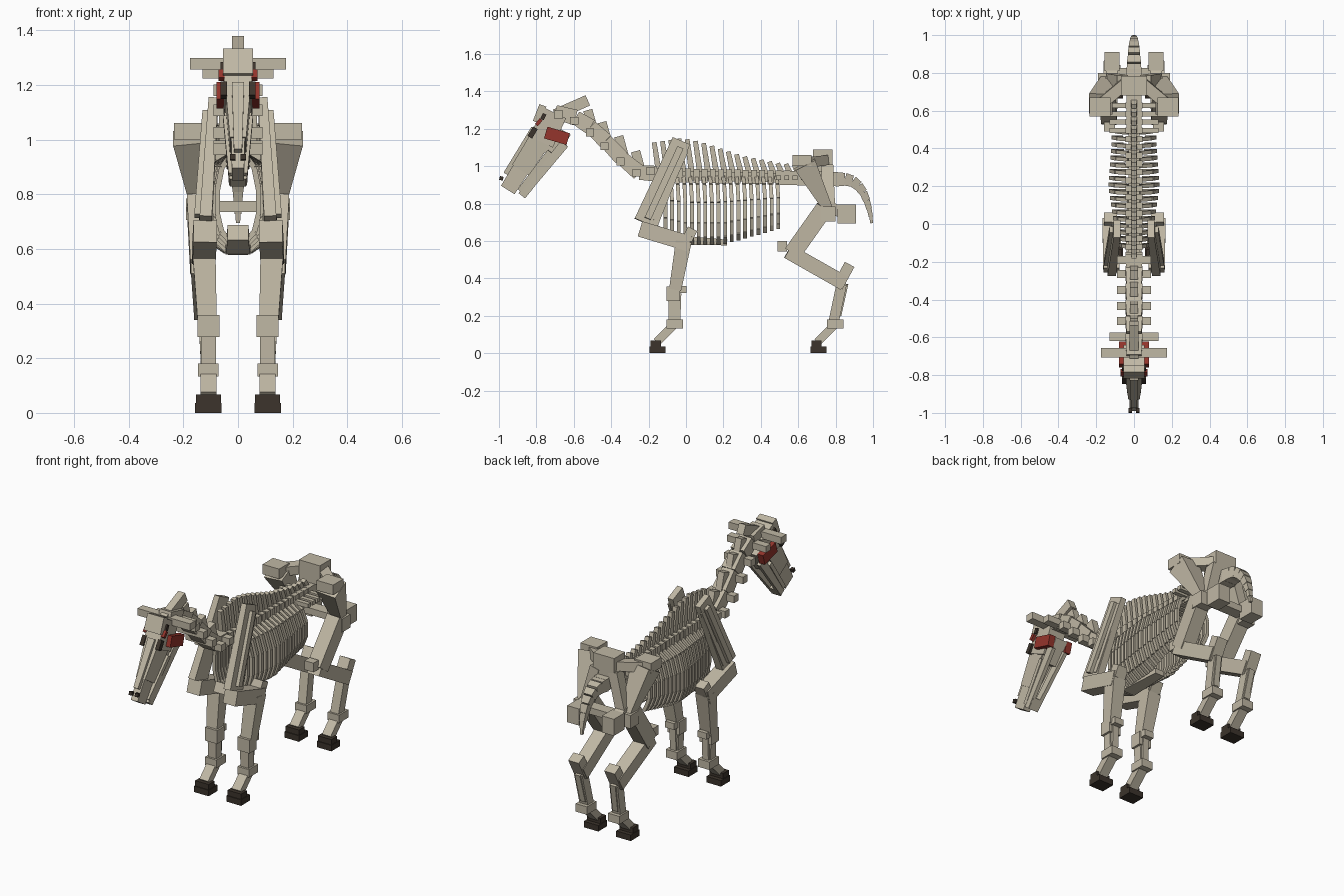
import bpy, bmesh, math
from mathutils import Vector


def material(name, rgb):
    m = bpy.data.materials.new(name)
    m.diffuse_color = (*rgb, 1)
    return m


BONE = material("bone", (0.53, 0.48, 0.375))
HOOF = material("dark_horn", (0.045, 0.034, 0.025))
RED = material("eye_red", (0.30, 0.035, 0.025))


def bar(p, q, w, t, w2=None, t2=None):
    """Tapered bar from p to q: w across x, t at right angles to it."""
    return (Vector(p), Vector(q), w, t, w2 or w, t2 or t)


def box(c, s):
    x, y, z = c
    return bar((x, y - s[1] / 2, z), (x, y + s[1] / 2, z), s[0], s[2])


def part(name, bars, mat=BONE, mirror=False):
    """One object made of bars, optionally repeated on the other side."""
    bm = bmesh.new()
    for sign in ((1, -1) if mirror else (1,)):
        for p, q, w, t, w2, t2 in bars:
            a, b = [Vector((v.x * sign, v.y, v.z)) for v in (p, q)]
            d = (b - a).normalized()
            sx = (Vector((1, 0, 0)) - d * d.x).normalized()
            up = d.cross(sx)
            ring = [[bm.verts.new(o + sx * i * ww / 2 + up * j * tt / 2)
                     for i, j in ((-1, -1), (1, -1), (1, 1), (-1, 1))]
                    for o, ww, tt in ((a, w, t), (b, w2, t2))]
            bm.faces.new(ring[0])
            bm.faces.new(ring[1])
            for k in range(4):
                n = (k + 1) % 4
                bm.faces.new((ring[0][k], ring[0][n], ring[1][n], ring[1][k]))
    bmesh.ops.recalc_face_normals(bm, faces=bm.faces)
    me = bpy.data.meshes.new(name)
    bm.to_mesh(me)
    bm.free()
    me.materials.append(mat)
    bpy.context.collection.objects.link(bpy.data.objects.new(name, me))


def lerp(points, v):
    """Piecewise linear lookup."""
    for (a, fa), (b, fb) in zip(points, points[1:]):
        if v <= b:
            return fa + (fb - fa) * max(0, (v - a) / (b - a))
    return points[-1][1]


def pair(name, bars, mat=BONE):
    part(name, bars, mat, True)


X = 0.108  # leg distance from the middle

# Hooves and lower legs, front and hind
for leg, hy, fy in (("front", -0.152, -0.06), ("hind", 0.708, 0.798)):
    pair(leg + "_hoof", [box((X, hy, 0.018), (0.097, 0.085, 0.036)),
                         box((X, hy - 0.01, 0.05), (0.09, 0.055, 0.036))], HOOF)
    pair(leg + "_pastern", [bar((X, hy - 0.005, 0.06), (X, fy - 0.005, 0.15), 0.058, 0.045)])
    pair(leg + "_fetlock", [box((X, fy, 0.157), (0.075, 0.09, 0.048))])

# Front legs
pair("front_cannon", [bar((X, -0.066, 0.16), (X, -0.07, 0.32), 0.055, 0.052),
                      bar((X, -0.04, 0.18), (X, -0.035, 0.32), 0.04, 0.02)])
pair("front_knee", [box((X, -0.068, 0.318), (0.08, 0.07, 0.08)),
                    box((X, -0.018, 0.34), (0.06, 0.04, 0.038))])
pair("forearm", [bar((X + 0.005, -0.058, 0.34), (0.125, -0.012, 0.60), 0.07, 0.065, 0.085, 0.085)])
pair("elbow", [bar((0.125, 0.005, 0.605), (0.125, 0.035, 0.665), 0.07, 0.055)])
pair("humerus", [bar((0.12, -0.245, 0.665), (0.125, 0.02, 0.585), 0.085, 0.085)])
pair("shoulder_blade", [bar((0.118, -0.215, 0.695), (0.09, -0.025, 1.135), 0.045, 0.13, 0.035, 0.10),
                        bar((0.145, -0.205, 0.72), (0.115, -0.03, 1.10), 0.03, 0.035),
                        bar((0.135, -0.165, 0.71), (0.108, 0.0, 1.08), 0.015, 0.025)])

# Hind legs
pair("hind_cannon", [bar((X, 0.79, 0.17), (X + 0.01, 0.832, 0.37), 0.055, 0.055),
                     bar((X, 0.82, 0.20), (X + 0.01, 0.858, 0.37), 0.035, 0.02)])
pair("hock", [bar((0.12, 0.81, 0.355), (0.12, 0.875, 0.475), 0.07, 0.058)])
pair("tibia", [bar((0.132, 0.545, 0.545), (0.12, 0.845, 0.375), 0.08, 0.08)])
pair("kneecap", [box((0.13, 0.515, 0.572), (0.06, 0.05, 0.055))])
pair("femur", [bar((0.132, 0.57, 0.535), (0.145, 0.74, 0.775), 0.085, 0.095),
               box((0.15, 0.76, 0.745), (0.08, 0.08, 0.08))])

# Pelvis
pair("hip_wing", [bar((0.175, 0.635, 1.01), (0.145, 0.76, 0.77), 0.125, 0.12, 0.06, 0.05)])
pair("hip_point", [box((0.18, 0.62, 1.03), (0.11, 0.10, 0.06)),
                   bar((0.05, 0.74, 1.03), (0.17, 0.64, 1.02), 0.06, 0.055)])
pair("pelvis_strut", [bar((0.06, 0.755, 1.0), (0.12, 0.765, 0.78), 0.06, 0.065)])
pair("seat_bone", [bar((0.12, 0.75, 0.79), (0.116, 0.86, 0.74), 0.06, 0.06),
                   box((0.116, 0.86, 0.745), (0.08, 0.10, 0.10))])
part("croup", [box((0, 0.732, 1.03), (0.14, 0.105, 0.12))])
part("pelvis_floor", [box((0, 0.79, 0.755), (0.20, 0.07, 0.04))])

# Spine with upright processes
part("spine_core", [bar((0, -0.2, 0.955), (0, 0.5, 0.938), 0.06, 0.05),
                    bar((0, 0.5, 0.938), (0, 0.82, 0.93), 0.08, 0.075)])
vertebrae, spines, lumbar = [], [], []
spine_top = [(-0.18, 1.125), (-0.02, 1.15), (0.08, 1.13), (0.3, 1.055), (0.5, 1.015), (0.7, 1.0)]
for i in range(19):
    y = -0.165 + 0.044 * i
    top = lerp(spine_top, y)
    vertebrae.append(box((0, y, 0.953 - 0.02 * (y + 0.17)), (0.088, 0.032, 0.075)))
    spines.append(bar((0, y + 0.022, 0.95), (0, y - 0.005, top), 0.032, 0.032, 0.028, 0.025))
    if y > 0.48:
        lumbar.append(bar((0.03, y, 0.94), (0.13, y - 0.01, 0.935), 0.03, 0.03))
part("vertebrae", vertebrae)
part("spine_processes", spines)
pair("lumbar_processes", [box(((b[0].x + b[1].x) / 2, b[0].y, 0.938), (0.1, 0.026, 0.025)) for b in lumbar])

# Rib cage
ribs = []
for i in range(18):
    y = -0.11 + 0.0355 * i
    w = lerp([(-0.11, 0.075), (0.05, 0.105), (0.2, 0.125), (0.5, 0.105)], y)
    low = lerp([(-0.11, 0.63), (0.0, 0.59), (0.2, 0.59), (0.5, 0.67)], y)
    end = lerp([(-0.11, 0.03), (0.2, 0.045), (0.5, 0.07)], y)
    h = 0.90 - low
    path = [(0.03, y - 0.01, 0.94), (w * 0.78, y - 0.005, 0.90), (w, y, 0.90 - h * 0.3),
            (w, y, 0.90 - h * 0.65), (w * 0.8, y, low + h * 0.12), (end, y, low)]
    for a, b in zip(path, path[1:]):
        ribs.append((Vector(a), Vector(b), 0.02, 0.02, 0.02, 0.02))
pair("ribs", ribs)
part("breastbone", [bar((0, -0.17, 0.66), (0, -0.05, 0.605), 0.075, 0.06, 0.09, 0.05),
                    bar((0, -0.05, 0.605), (0, 0.22, 0.592), 0.09, 0.05, 0.06, 0.03)])

# Tail of shrinking segments
tail_path = [(0.80, 0.93), (0.85, 0.93), (0.89, 0.92), (0.922, 0.895), (0.948, 0.86),
             (0.967, 0.815), (0.98, 0.77), (0.988, 0.73), (0.993, 0.695)]
tail = []
for i, (a, b) in enumerate(zip(tail_path, tail_path[1:])):
    s = 0.085 - 0.0095 * i
    tail.append(bar((0, *a), (0, *b), s, s * 0.9, s * 0.85, s * 0.8))
part("tail", tail)

# Neck
neck_path = [(-0.16, 0.96), (-0.25, 0.965), (-0.345, 1.045), (-0.43, 1.135),
             (-0.51, 1.21), (-0.59, 1.26), (-0.70, 1.29)]
part("neck", [bar((0, *a), (0, *b), 0.09, 0.085, 0.08, 0.075) for a, b in zip(neck_path, neck_path[1:])])
part("neck_crest", [bar((0, y - 0.02, z + 0.05), (0, y + 0.01, z - 0.06), 0.04, 0.05)
                    for y, z in ((-0.25, 1.03), (-0.34, 1.11), (-0.43, 1.185), (-0.505, 1.25))])
part("neck_side_processes", [box((0, y, z), (0.18, 0.042, 0.042)) for y, z in
                             ((-0.19, 0.975), (-0.265, 0.965), (-0.35, 1.025), (-0.435, 1.107), (-0.513, 1.18))])
part("neck_top_crossbar", [box((0, -0.598, 1.243), (0.26, 0.045, 0.038))])
part("head_crossbar", [box((0, -0.682, 1.277), (0.35, 0.05, 0.042))])

# Skull
part("poll", [bar((0, -0.70, 1.275), (0, -0.525, 1.352), 0.045, 0.06)])
part("cranium", [bar((0, -0.70, 1.285), (0, -0.775, 1.13), 0.11, 0.13, 0.10, 0.14),
                 bar((0, -0.765, 1.325), (0, -0.80, 1.235), 0.11, 0.04)])
part("cheek", [bar((0, -0.655, 1.19), (0, -0.73, 1.06), 0.08, 0.09, 0.07, 0.07)])
part("upper_jaw", [bar((0, -0.775, 1.15), (0, -0.885, 0.98), 0.09, 0.12, 0.06, 0.105),
                   bar((0, -0.855, 1.03), (0, -0.953, 0.873), 0.052, 0.095, 0.045, 0.085)])
part("nose_ridge", [bar((0, -0.795, 1.19), (0, -0.95, 0.95), 0.045, 0.075, 0.03, 0.06)])
pair("lower_jaw", [bar((0.042, -0.65, 1.12), (0.022, -0.875, 0.845), 0.022, 0.05, 0.022, 0.04),
                   bar((0.045, -0.73, 1.08), (0.025, -0.89, 0.87), 0.02, 0.025)])
part("chin", [bar((0, -0.835, 0.895), (0, -0.878, 0.842), 0.06, 0.045)])
pair("nostril", [bar((0.02, -0.985, 0.945), (0.02, -0.99, 0.925), 0.02, 0.02)], HOOF)
pair("brow_pit", [bar((0.052, -0.805, 1.205), (0.052, -0.835, 1.155), 0.025, 0.028),
                  bar((0.052, -0.755, 1.28), (0.052, -0.77, 1.25), 0.025, 0.02)], HOOF)
pair("eye", [bar((0.06, -0.75, 1.18), (0.06, -0.63, 1.145), 0.038, 0.065),
             bar((0.06, -0.775, 1.25), (0.06, -0.80, 1.22), 0.022, 0.02)], RED)
